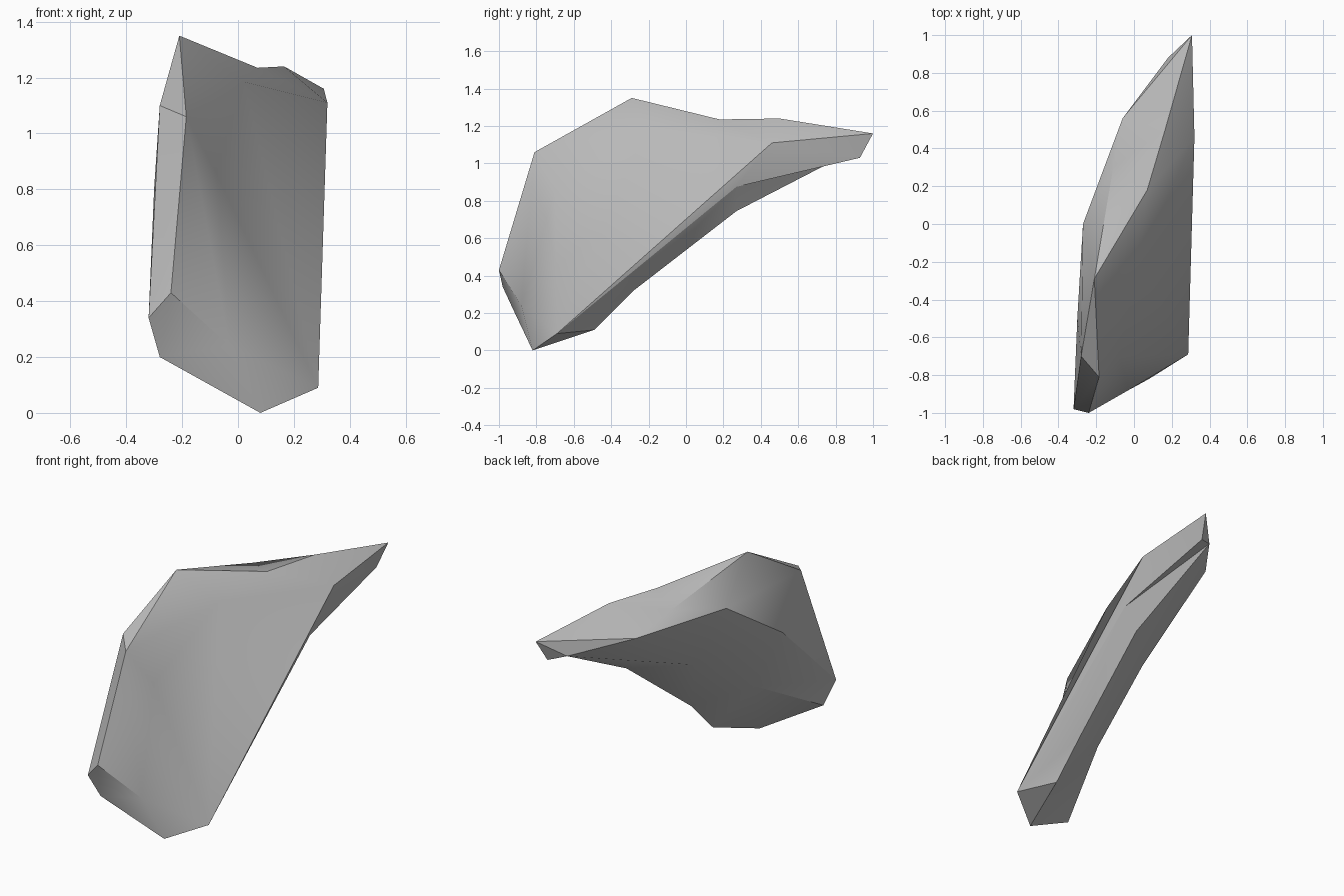
import bpy, bmesh, math

cube = bpy.data.objects.get("Cube")
if cube:
    bpy.data.objects.remove(cube, do_unlink=True)

# Corner points of the shard
P = {
    # leading end and peak
    "A": (-.21, -.29, 1.35), "B": (-.185, -.81, 1.06), "K": (-.28, -.70, 1.10),
    "C": (-.24, -1.0, .43), "D": (-.32, -.98, .34), "L": (-.28, -.915, .20),
    # foot
    "X": (-.03, -.88, .24), "E": (.08, -.82, 0), "F": (.287, -.69, .09),
    # underside
    "M": (.163, -.49, .11), "N": (.163, -.28, .32), "O": (.21, .27, .745),
    "S": (.294, .27, .875),
    # rear tip
    "G": (.32, .46, 1.11), "H": (.307, 1.0, 1.16), "Q": (.277, .93, 1.03),
    "U": (.18, .88, 1.06), "T": (-.06, .56, 1.11),
    # top rim
    "I": (.165, .5, 1.24), "J": (.07, .18, 1.235), "W": (-.11, .30, 1.194),
    "R": (-.27, 0, 1.134),
    # shallow points on the two broad sides
    "Y": (.02, -.217, 1.185), "Z": (-.077, -.70, .855),
    "a": (-.13, -.475, .443), "b": (-.06, 0, .735), "c": (-.30, -.496, .806),
}

# Facets as triangle fans: hub, then the ring around it
FANS = [
    ("Y", "FGJAB"), ("Z", "BXFYB"),               # broad +x side
    ("B", "AKDCX"), ("L", "DCXE"),                # leading end and foot
    ("F", "XEMNS"), ("O", "NSU"),                 # underside
    ("G", "JIHQSF"), ("U", "SQHT"), ("T", "IH"),  # rear tip
    ("W", "AJITRA"), ("R", "AK"),                 # top
    ("a", "DLEMN"), ("b", "RTUONacR"), ("c", "aDKR"),  # broad -x side
]

bm = bmesh.new()
v = {name: bm.verts.new(co) for name, co in P.items()}
for hub, ring in FANS:
    for p, q in zip(ring, ring[1:]):
        bm.faces.new((v[hub], v[p], v[q]))
bmesh.ops.recalc_face_normals(bm, faces=bm.faces)

mesh = bpy.data.meshes.new("rock_shard")
bm.to_mesh(mesh)
bm.free()
rock = bpy.data.objects.new("rock_shard", mesh)
bpy.context.collection.objects.link(rock)

# Plain grey stone
mat = bpy.data.materials.new("grey_stone")
mat.use_nodes = True
grey = (.5, .5, .5, 1)
mat.diffuse_color = grey
bsdf = next(n for n in mat.node_tree.nodes if n.type == "BSDF_PRINCIPLED")
bsdf.inputs["Base Color"].default_value = grey
bsdf.inputs["Roughness"].default_value = .9
mesh.materials.append(mat)

# Soft facets, crisp outer edges
bpy.ops.object.select_all(action="DESELECT")
rock.select_set(True)
bpy.context.view_layer.objects.active = rock
bpy.ops.object.shade_smooth_by_angle(angle=math.radians(32))
